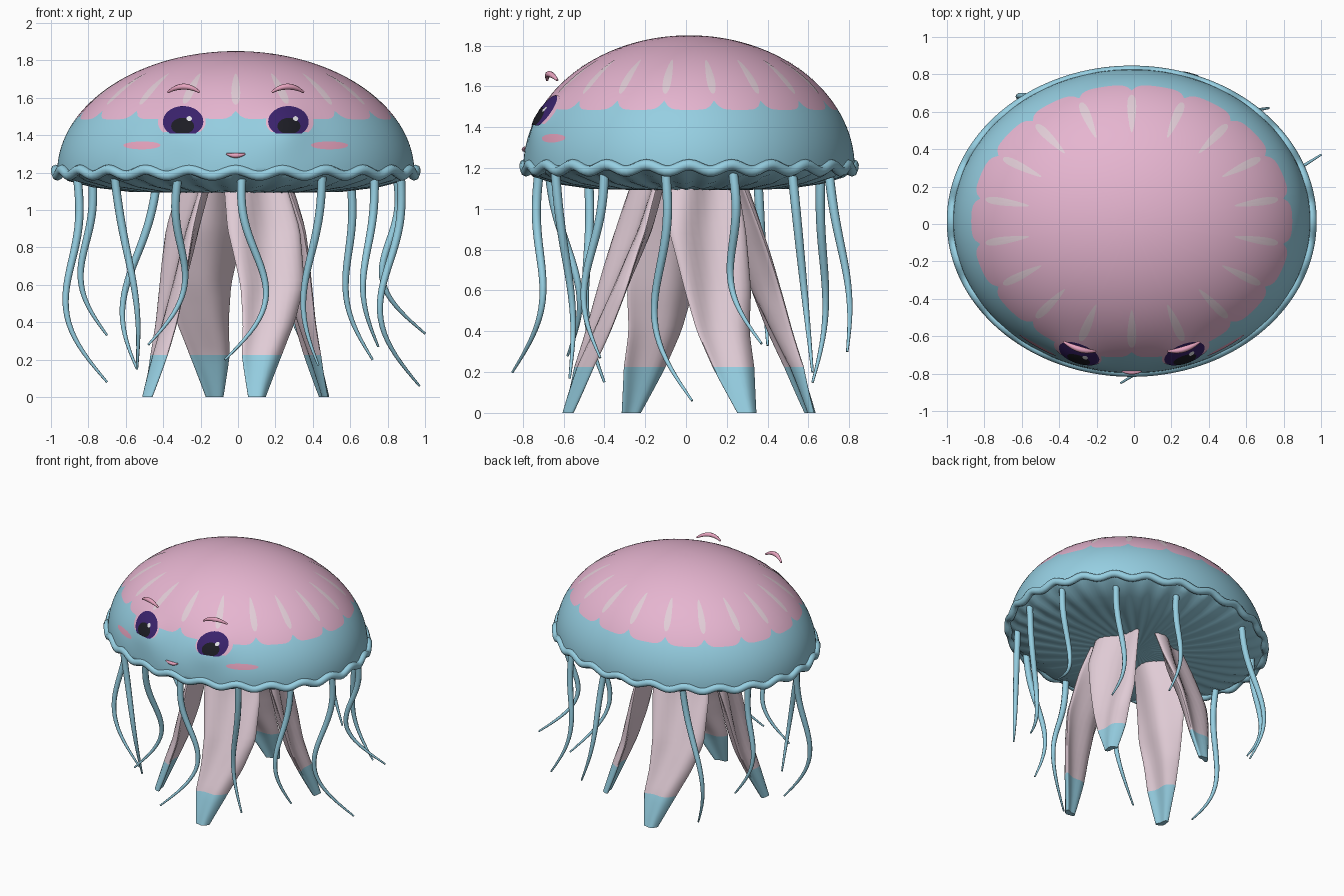
import bpy, bmesh
from math import sin, cos, pi, asin, exp, hypot, radians
from mathutils import Vector

cube = bpy.data.objects.get("Cube")
if cube:
    bpy.data.objects.remove(cube, do_unlink=True)


def material(name, *rgb):
    linear = [((c / 255 + 0.055) / 1.055) ** 2.4 for c in rgb] + [1]
    mat = bpy.data.materials.new(name)
    mat.use_nodes = True
    mat.diffuse_color = linear
    shader = mat.node_tree.nodes["Principled BSDF"]
    shader.inputs["Base Color"].default_value = linear
    shader.inputs["Roughness"].default_value = 0.6
    return mat


BLUE = material("sea blue", 150, 207, 226)
PINK = material("bell pink", 230, 181, 208)
PALE = material("pale pink", 226, 205, 215)
ROSE = material("rose", 230, 163, 190)
PURPLE = material("iris purple", 58, 34, 108)
BLACK = material("pupil black", 28, 28, 36)
WHITE = material("highlight white", 240, 240, 245)

CENTRE = Vector((-0.012, 0.015, 1.2))
A, B, H = 0.955, 0.812, 0.65      # bell half width, half depth, height
LOBES = 18


def finish(name, bm, mats, outward=None):
    bmesh.ops.recalc_face_normals(bm, faces=bm.faces)
    if outward is not None:
        if sum((f.normal.dot(outward) for f in bm.faces)) < 0:
            bmesh.ops.reverse_faces(bm, faces=bm.faces)
    mesh = bpy.data.meshes.new(name)
    bm.to_mesh(mesh)
    bm.free()
    for mat in mats:
        mesh.materials.append(mat)
    obj = bpy.data.objects.new(name, mesh)
    bpy.context.scene.collection.objects.link(obj)
    bpy.context.view_layer.objects.active = obj
    bpy.ops.object.select_all(action='DESELECT')
    obj.select_set(True)
    bpy.ops.object.shade_smooth_by_angle(angle=radians(50))


def loft(name, rings, mats, row_material=lambda row: 0, looped=False):
    """Skin a list of closed rings; cap the ends unless looped."""
    bm = bmesh.new()
    rows = [[bm.verts.new(p) for p in ring] for ring in rings]
    count = len(rows[0])
    for r in range(len(rows) if looped else len(rows) - 1):
        low, high = rows[r], rows[(r + 1) % len(rows)]
        for i in range(count):
            j = (i + 1) % count
            bm.faces.new((low[i], low[j], high[j], high[i])).material_index = row_material(r)
    if not looped:
        bm.faces.new(rows[0]).material_index = row_material(0)
        bm.faces.new(rows[-1]).material_index = row_material(len(rows) - 2)
    finish(name, bm, mats)


def tube(name, path, radius, mat, ref, looped=False, sides=8):
    """Round tube along a path; radius is a function of 0..1."""
    rings, n = [], len(path)
    for i, p in enumerate(path):
        before = path[i - 1] if i or looped else p
        after = path[(i + 1) % n] if i < n - 1 or looped else p
        tangent = (after - before).normalized()
        side = tangent.cross(Vector(ref)).normalized()
        up = side.cross(tangent)
        r = radius(i / (n - 1))
        rings.append([p + r * (side * cos(2 * pi * k / sides) + up * sin(2 * pi * k / sides))
                      for k in range(sides)])
    loft(name, rings, [mat], looped=looped)


def bell_point(turn, rise, lift=0.0):
    """Point on the bell; turn runs from the front towards +x."""
    v = Vector((A * cos(rise) * sin(turn), -B * cos(rise) * cos(turn), H * sin(rise)))
    normal = Vector((v.x / A ** 2, v.y / B ** 2, v.z / H ** 2)).normalized()
    if v.y < 0:     # soft mounds around the eyes
        lift += 0.025 * exp(-(hypot(abs(v.x) - 0.275, v.z - 0.23) / 0.12) ** 2)
    return CENTRE + v + normal * lift


def face_angles(x, z):
    rise = asin((z - CENTRE.z) / H)
    return asin(x / (A * cos(rise))), rise


def plate(name, middle, outline, mat, lift):
    """Thin patch lying on the bell; middle and outline are (turn, rise)."""
    bm = bmesh.new()
    steps = 5
    hub = bm.verts.new(bell_point(*middle, lift))
    previous = None
    for s in range(1, steps + 1):
        ring = [bm.verts.new(bell_point(middle[0] + (t - middle[0]) * s / steps,
                                        middle[1] + (r - middle[1]) * s / steps, lift))
                for t, r in outline]
        for i in range(len(ring)):
            j = (i + 1) % len(ring)
            if previous:
                bm.faces.new((previous[i], previous[j], ring[j], ring[i]))
            else:
                bm.faces.new((hub, ring[i], ring[j]))
        previous = ring
    finish(name, bm, [mat], bell_point(*middle) - CENTRE)


def face_plate(name, x, z, width, height, mat, lift, floor=-1.0):
    """Oval plate on the face, cut flat below the floor offset."""
    outline = []
    for k in range(36):
        a = 2 * pi * k / 36
        outline.append(face_angles(x + width * cos(a), z + max(height * sin(a), floor)))
    plate(name, face_angles(x, z), outline, mat, lift)


# Bell: pleated underside, blue skirt, scalloped pink crown
COLUMNS = LOBES * 12
turns = [2 * pi * c / COLUMNS for c in range(COLUMNS)]
rings = []
for size, drop in ((0.01, 0.1), (0.15, 0.105), (0.35, 0.105), (0.6, 0.098), (0.8, 0.073), (0.94, 0.038)):
    rings.append([CENTRE + Vector((A * size * sin(t), -B * size * cos(t),
                                   -drop + 0.008 * size * sin(36 * t))) for t in turns])
under_rows = len(rings)


def scallop(t):
    return asin((0.285 + 0.045 * (1 - abs(sin(LOBES / 2 * t))) ** 3) / H)


SKIRT, CROWN = 10, 22
for k in range(SKIRT):
    rings.append([bell_point(t, scallop(t) * k / SKIRT) for t in turns])
for k in range(CROWN):
    rings.append([bell_point(t, scallop(t) + (pi / 2 - scallop(t)) * k / (CROWN - 0.1)) for t in turns])
loft("bell", rings, [BLUE, PINK], lambda row: int(row >= under_rows + SKIRT))

# Wavy rim
rim = [CENTRE + Vector((0.962 * sin(t), -0.805 * cos(t), 0.016 * cos(24 * t))) for t in turns]
tube("bell_rim", rim, lambda s: 0.027, BLUE, (0, 0, 1), looped=True)

# Pale streaks around the crown
for k in range(LOBES):
    turn = 2 * pi * k / LOBES
    spindle = [(turn + 0.033 * cos(a) * (1 - 0.25 * sin(a)), 0.77 + 0.18 * sin(a))
               for a in (2 * pi * i / 20 for i in range(20))]
    plate("crown_streak", (turn, 0.77), spindle, PALE, 0.002)

# Face
for side, label in ((1, "left"), (-1, "right")):
    x = side * 0.278
    face_plate(label + "_eyelid", x + side * 0.008, 1.465, 0.127, 0.085, PINK, 0.003, -0.055)
    face_plate(label + "_iris", x, 1.465, 0.107, 0.082, PURPLE, 0.005, -0.066)
    face_plate(label + "_pupil", x, 1.437, 0.06, 0.042, BLACK, 0.0065, -0.037)
    face_plate(label + "_highlight", x + 0.035, 1.475, 0.014, 0.013, WHITE, 0.008)
    face_plate(label + "_cheek", side * 0.5, 1.345, 0.1, 0.021, ROSE, 0.002)
    brow = []
    for i in range(15):
        s = i / 7 - 1
        arch = 1 - s * s
        brow.append(Vector((CENTRE.x + x + 0.085 * s, -0.655 + 0.025 * s * side - 0.015 * arch,
                            1.63 + 0.03 * arch)))
    tube(label + "_eyebrow", brow, lambda s: 0.006 + 0.01 * sin(pi * s), ROSE, (0, 0, 1))
smile = [bell_point(*face_angles(0.05 * s, 1.291 + 0.009 * s * s), 0.003)
         for s in (i / 6 - 1 for i in range(13))]
tube("mouth", smile, lambda s: 0.004 + 0.009 * sin(pi * s), ROSE, (0, 0, 1))


# Four broad folded arms: height, sideways centre, outward distance, width
def key_sample(keys, z):
    for low, high in zip(keys, keys[1:]):
        if z <= high[0]:
            f = (z - low[0]) / (high[0] - low[0])
            return [p + (q - p) * f for p, q in zip(low[1:], high[1:])]
    return keys[-1][1:]


FRONT_ARM = [(0, 0.115, 0.595, 0.1), (0.22, 0.14, 0.52, 0.23), (0.4, 0.175, 0.44, 0.3),
             (0.6, 0.19, 0.36, 0.37), (0.9, 0.14, 0.255, 0.41), (1.13, 0.1, 0.195, 0.35)]
SIDE_ARM = [(0, 0.285, 0.475, 0.1), (0.22, 0.22, 0.415, 0.22), (0.4, 0.165, 0.365, 0.28),
            (0.6, 0.135, 0.32, 0.35), (0.9, 0.08, 0.27, 0.4), (1.13, 0.06, 0.215, 0.36)]
TILT = radians(20)


def arm(name, keys, across, outward):
    across, outward = Vector(across), Vector(outward)
    broad = across * cos(TILT) - outward * sin(TILT)
    thin = outward * cos(TILT) + across * sin(TILT)
    heights = [0.225 * k / 4 for k in range(5)] + [0.225 + 0.905 * k / 18 for k in range(1, 19)]
    rings = []
    for z in heights:
        offset, reach, width = key_sample(keys, z)
        ring = []
        for k in range(28):
            a = 2 * pi * k / 28
            fold = 0.07 * width * sin(3.5 * cos(a) - 3.2 * z + 1.0)
            p = (across * offset + outward * reach + broad * (width / 2 * cos(a))
                 + thin * (fold + (0.015 + 0.06 * width) * sin(a)))
            ring.append(Vector((CENTRE.x + p.x, CENTRE.y + p.y, z)))
        rings.append(ring)
    loft(name, rings, [BLUE, PALE], lambda row: int(row >= 4))


for flip, front, side in ((1, "front", "left"), (-1, "back", "right")):
    arm(front + "_arm", FRONT_ARM, (flip, 0, 0), (0, -flip, 0))
    arm(side + "_arm", SIDE_ARM, (0, flip, 0), (flip, 0, 0))

# Thin tentacles: root x, y, tip x, y, z, then bow in x, y
TENTACLES = [
    (0.02, -0.72, -0.07, -0.85, 0.2, 0.15, 0.08), (0.45, -0.64, 0.43, -0.57, 0.17, -0.07, 0.03),
    (0.73, -0.4, 0.75, -0.42, 0.27, -0.06, -0.07), (0.87, -0.1, 0.97, 0.03, 0.06, -0.14, -0.11),
    (0.85, 0.23, 1.0, 0.37, 0.34, -0.14, -0.08), (0.6, 0.52, 0.72, 0.62, 0.2, -0.08, 0.0),
    (0.2, 0.7, 0.34, 0.79, 0.3, -0.04, 0.03), (-0.43, 0.66, -0.54, 0.62, 0.15, -0.09, 0.04),
    (-0.78, 0.35, -0.7, 0.4, 0.33, -0.09, 0.0), (-0.86, -0.13, -0.7, -0.2, 0.08, -0.13, -0.02),
    (-0.66, -0.48, -0.54, -0.4, 0.15, 0.03, -0.05), (-0.32, -0.67, -0.48, -0.58, 0.28, 0.11, 0.07)]
for rx, ry, tx, ty, tz, bx, by in TENTACLES:
    path = []
    for i in range(29):
        s = i / 28
        bow = sin(pi * s) - 0.45 * sin(2 * pi * s)
        path.append(Vector((rx + (tx - rx) * s + bx * bow,
                            ry + (ty - ry) * s + by * bow, 1.18 + (tz - 1.18) * s)))
    tube("tentacle", path, lambda s: 0.023 - 0.017 * s ** 2, BLUE, (0, 1, 0))
